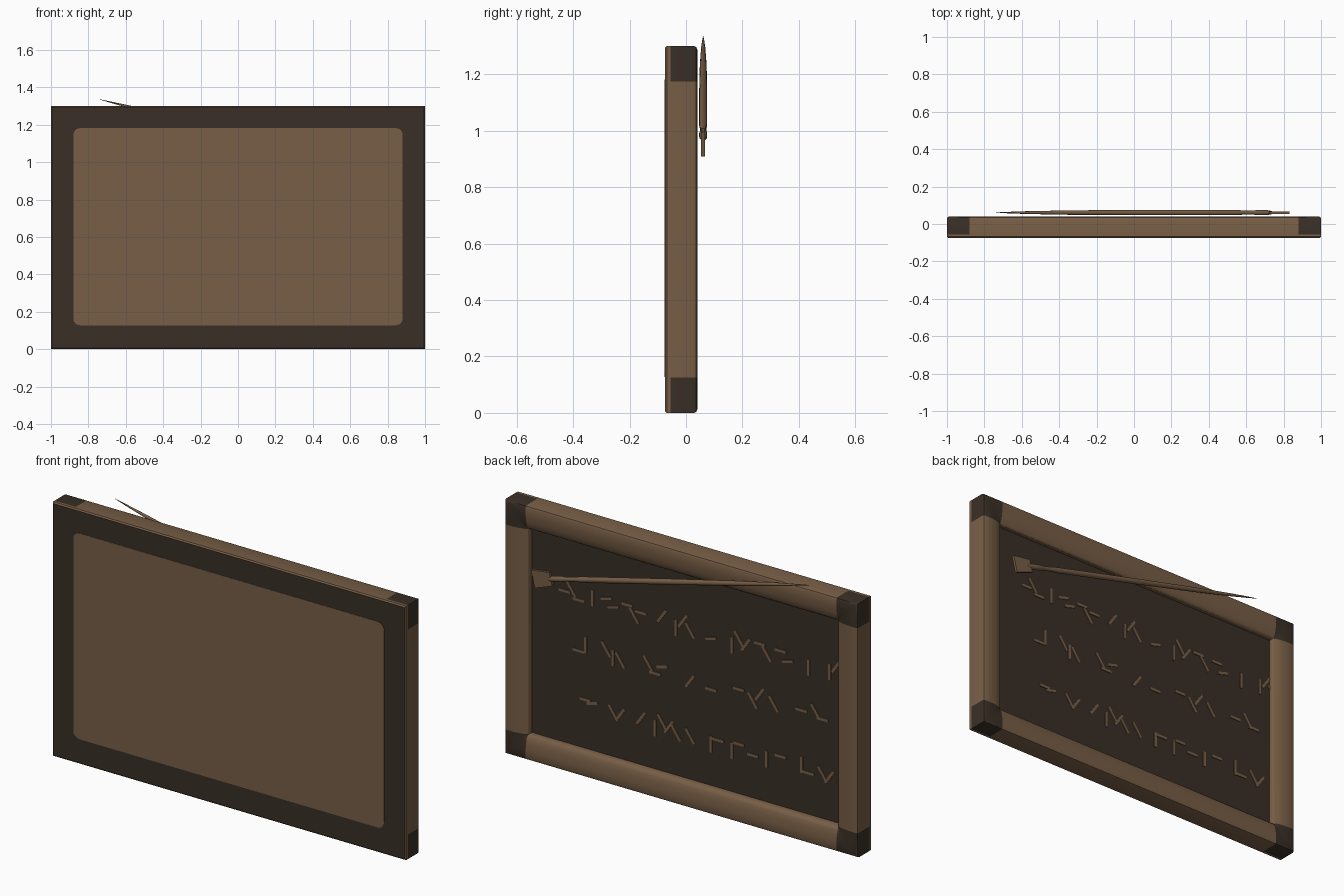
import bpy, bmesh, math
from mathutils import Matrix, Vector

cube = bpy.data.objects.get("Cube")
if cube:
    bpy.data.objects.remove(cube, do_unlink=True)

W, H = 1.0, 1.3            # half width and full height of the tablet
RIM_X, RIM_Z = 0.12, 0.125  # width of the border


def material(name, rgb):
    m = bpy.data.materials.new(name)
    m.use_nodes = True
    m.diffuse_color = (*rgb, 1)
    m.node_tree.nodes["Principled BSDF"].inputs["Base Color"].default_value = (*rgb, 1)
    return m


wood = material("brown_wood", (0.185, 0.112, 0.061))
dark = material("dark_brown", (0.041, 0.029, 0.019))


def make(name, bm, mats, smooth=False):
    bmesh.ops.recalc_face_normals(bm, faces=bm.faces)
    mesh = bpy.data.meshes.new(name)
    bm.to_mesh(mesh)
    bm.free()
    ob = bpy.data.objects.new(name, mesh)
    bpy.context.collection.objects.link(ob)
    for m in mats:
        mesh.materials.append(m)
    if smooth:
        bpy.ops.object.select_all(action="DESELECT")
        ob.select_set(True)
        bpy.context.view_layer.objects.active = ob
        bpy.ops.object.shade_smooth_by_angle(angle=math.radians(35))
    return ob


def add_box(bm, lo, hi, turn=Matrix()):
    lo, hi = Vector(lo), Vector(hi)
    mat = turn @ Matrix.Translation((lo + hi) / 2) @ Matrix.Diagonal((*(hi - lo), 1))
    return bmesh.ops.create_cube(bm, size=1, matrix=mat)


def bevel_modifier(ob, width, angle):
    mod = ob.modifiers.new("soft_edges", "BEVEL")
    mod.width, mod.segments = width, 2
    mod.limit_method, mod.angle_limit = "ANGLE", math.radians(angle)


# Frame: a rounded rail profile (inset, y) swept round four mitred corners
profile = [(0, -0.055), (0, 0.028), (0.003, 0.036), (0.012, 0.04), (0.05, 0.04),
           (0.08, 0.037), (0.105, 0.031), (0.12, 0.023), (0.125, 0.015), (0.125, -0.01)]
bm = bmesh.new()
rings = []
for sx, sz in ((-1, -1), (1, -1), (1, 1), (-1, 1)):
    rings.append([bm.verts.new((sx * (W - d), y, H / 2 + sz * (H / 2 - d)))
                  for d, y in profile])
for i, ring in enumerate(rings):
    after = rings[(i + 1) % 4]
    for j in range(len(profile) - 1):
        bm.faces.new((ring[j], after[j], after[j + 1], ring[j + 1]))
cuts = [((s * (W - RIM_X), 0, 0), (1, 0, 0)) for s in (-1, 1)]
cuts += [((0, 0, z), (0, 0, 1)) for z in (RIM_Z, H - RIM_Z)]
for co, no in cuts:
    bmesh.ops.bisect_plane(bm, geom=bm.verts[:] + bm.edges[:] + bm.faces[:],
                           plane_co=co, plane_no=no)
# Dark corner caps
for f in bm.faces:
    c = f.calc_center_median()
    f.material_index = int(abs(c.x) > W - RIM_X and abs(c.z - H / 2) > H / 2 - RIM_Z)
frame = make("frame", bm, [wood, dark], smooth=True)
bevel_modifier(frame, 0.008, 75)

# Front board: dark face with wooden edges
bm = bmesh.new()
add_box(bm, (-W, -0.074, 0), (W, -0.055, H))
bmesh.ops.bevel(bm, geom=[e for e in bm.edges if all(v.co.y < -0.07 for v in e.verts)],
                offset=0.006, segments=1, affect="EDGES")
bm.normal_update()
for f in bm.faces:
    f.material_index = int(f.normal.y < -0.9)
make("front_board", bm, [wood, dark])

# Front panel: thin plate with rounded corners
bm = bmesh.new()
add_box(bm, (-0.88, -0.0755, 0.128), (0.88, -0.073, 1.182))
bmesh.ops.bevel(bm, geom=[e for e in bm.edges
                          if abs(e.verts[0].co.y - e.verts[1].co.y) > 0.001],
                offset=0.035, segments=4, profile=0.5, affect="EDGES")
make("front_panel", bm, [wood])

# Recessed writing surface on the back
FLOOR = -0.004
bm = bmesh.new()
add_box(bm, (-0.9, -0.055, 0.1), (0.9, FLOOR, H - 0.1))
make("writing_surface", bm, [dark])

# Scratches: abstract strokes, each symbol giving a direction
lean = {"|": 90, "/": 125, "\\": 55, "-": 0, "=": 15}
rows = [(0.9, "-/- | == -/-  \\ |\\/  =  |/\\ -/ -=  |  |\\/"),
        (0.64, "  -|  /|/   /-=   \\  -   - /\\ /   - /-"),
        (0.36, "   -=  /\\  \\ |/\\/ /  |- |- - | -  |- /\\")]
bm = bmesh.new()
for z, marks in rows:
    for i, mark in enumerate(marks):
        if mark == " ":
            continue
        drop = 0.025 * math.sin(i * 2.3)
        size = 0.032 if mark in "-=" else 0.042
        turn = (Matrix.Translation((0.69 - 0.0395 * i, FLOOR, z + drop))
                @ Matrix.Rotation(math.radians(lean[mark]), 4, "Y"))
        add_box(bm, (-size, -0.002, -0.007), (size, 0.004, 0.007), turn)
make("scratches", bm, [wood])

# Stylus: turned shaft with a flat spatula end
place = Matrix.Translation((-0.738, 0.061, 1.335)) @ Matrix.Rotation(0.241, 4, "Y")
shaft = [(0, 0.0008), (0.07, 0.004), (0.17, 0.0075), (0.42, 0.012), (0.8, 0.0142),
         (1.33, 0.0142), (1.36, 0.011), (1.42, 0.011), (1.44, 0.0142), (1.49, 0.0142),
         (1.52, 0.008)]
bm = bmesh.new()
SIDES = 14
rings = [[bm.verts.new((t, r * math.cos(k * math.tau / SIDES), r * math.sin(k * math.tau / SIDES)))
          for k in range(SIDES)] for t, r in shaft]
for a, b in zip(rings, rings[1:]):
    for k in range(SIDES):
        n = (k + 1) % SIDES
        bm.faces.new((a[k], a[n], b[n], b[k]))
bm.faces.new(rings[0])
bm.faces.new(rings[-1])
bm.transform(place)
make("stylus_shaft", bm, [wood], smooth=True)

bm = bmesh.new()
add_box(bm, (1.5, -0.007, -0.045), (1.604, 0.007, 0.045))
for v in bm.verts:
    if v.co.x < 1.55:
        v.co.z *= 0.75
bm.transform(place)
make("stylus_spatula", bm, [wood])
